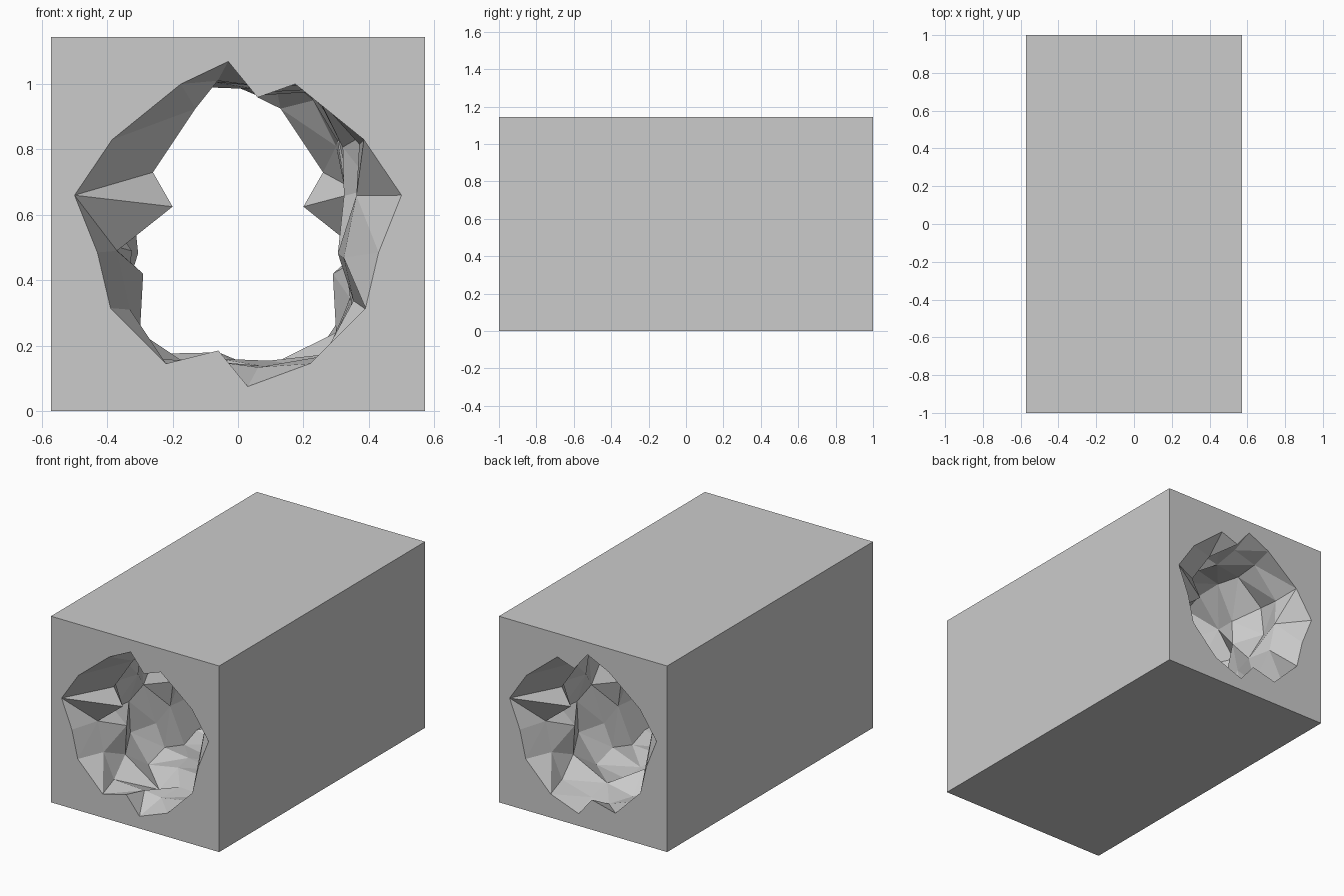
import bpy, bmesh, random

if "Cube" in bpy.data.objects:
    bpy.data.objects.remove(bpy.data.objects["Cube"])

random.seed(7)
HALF_W, HEIGHT, SEGS = 0.572, 1.144, 12

# Left wall stations (x, z), bottom to top
MOUTH = [(-.22, .145), (-.39, .315), (-.43, .485), (-.50, .66), (-.385, .83), (-.175, 1.0)]
NEAR_1 = [(-.26, .16), (-.33, .31), (-.37, .49), (-.20, .625), (-.26, .73), (-.13, .925)]
NEAR_2 = [(-.30, .24), (-.29, .42), (-.38, .50), (-.37, .67), (-.30, .81), (-.23, .95)]
INNER = [.24, .31, .29, .32, .30, .21]     # how far the rock bulges into the tunnel
OUTER = [.30, .42, .48, .50, .42, .27]     # how deep the recesses go


def wall_row(i):
    if i in (0, SEGS):
        return MOUTH
    if i in (1, 2):
        return (NEAR_1, NEAR_2)[i - 1]
    return [(-random.uniform(INNER[k], OUTER[k]), MOUTH[k][1] + random.uniform(-.03, .03))
            for k in range(6)]


def floor_row(i):
    if i in (0, SEGS):
        return [(.03, .075), (-.06, .185)]
    return [(.07 + random.uniform(-.03, .03), random.uniform(.08, .175)),
            (-.08 + random.uniform(-.03, .03), random.uniform(.08, .18))]


walls = [wall_row(i) for i in range(SEGS + 1)]
floors = [floor_row(i) for i in range(SEGS + 1)]

# Rock tunnel: right wall is the left one turned about z, ceiling is the floor turned about y
bm = bmesh.new()
rings = []
for i in range(SEGS + 1):
    y = -1 + 2 * i / SEGS
    left = walls[i]
    right = [(-x, z) for x, z in reversed(walls[SEGS - i])]
    ceiling = [(-x, HEIGHT - z) for x, z in floors[i]]
    profile = left + ceiling + right + floors[i]
    rings.append([bm.verts.new((x, y, z)) for x, z in profile])
n = len(rings[0])
for a, b in zip(rings, rings[1:]):
    for k in range(n):
        m = (k + 1) % n
        bm.faces.new((a[k], a[m], b[m], b[k]))
bmesh.ops.triangulate(bm, faces=bm.faces[:], quad_method='SHORT_EDGE')

# Outer block sides
corners = [(-HALF_W, 0), (HALF_W, 0), (HALF_W, HEIGHT), (-HALF_W, HEIGHT)]
ends = [[bm.verts.new((x, y, z)) for x, z in corners] for y in (-1, 1)]
for k in range(4):
    m = (k + 1) % 4
    bm.faces.new((ends[0][k], ends[0][m], ends[1][m], ends[1][k]))

# Flat end faces around the tunnel mouths
for square, mouth in ((ends[0], rings[0]), (ends[1], rings[-1])):
    edges = [bm.edges.get((loop[k], loop[(k + 1) % len(loop)]))
             for loop in (square, mouth) for k in range(len(loop))]
    bmesh.ops.triangle_fill(bm, edges=edges, use_beauty=True, use_dissolve=False)

bmesh.ops.recalc_face_normals(bm, faces=bm.faces[:])
mesh = bpy.data.meshes.new("cave_tunnel")
bm.to_mesh(mesh)
bm.free()
bpy.context.collection.objects.link(bpy.data.objects.new("cave_tunnel", mesh))
